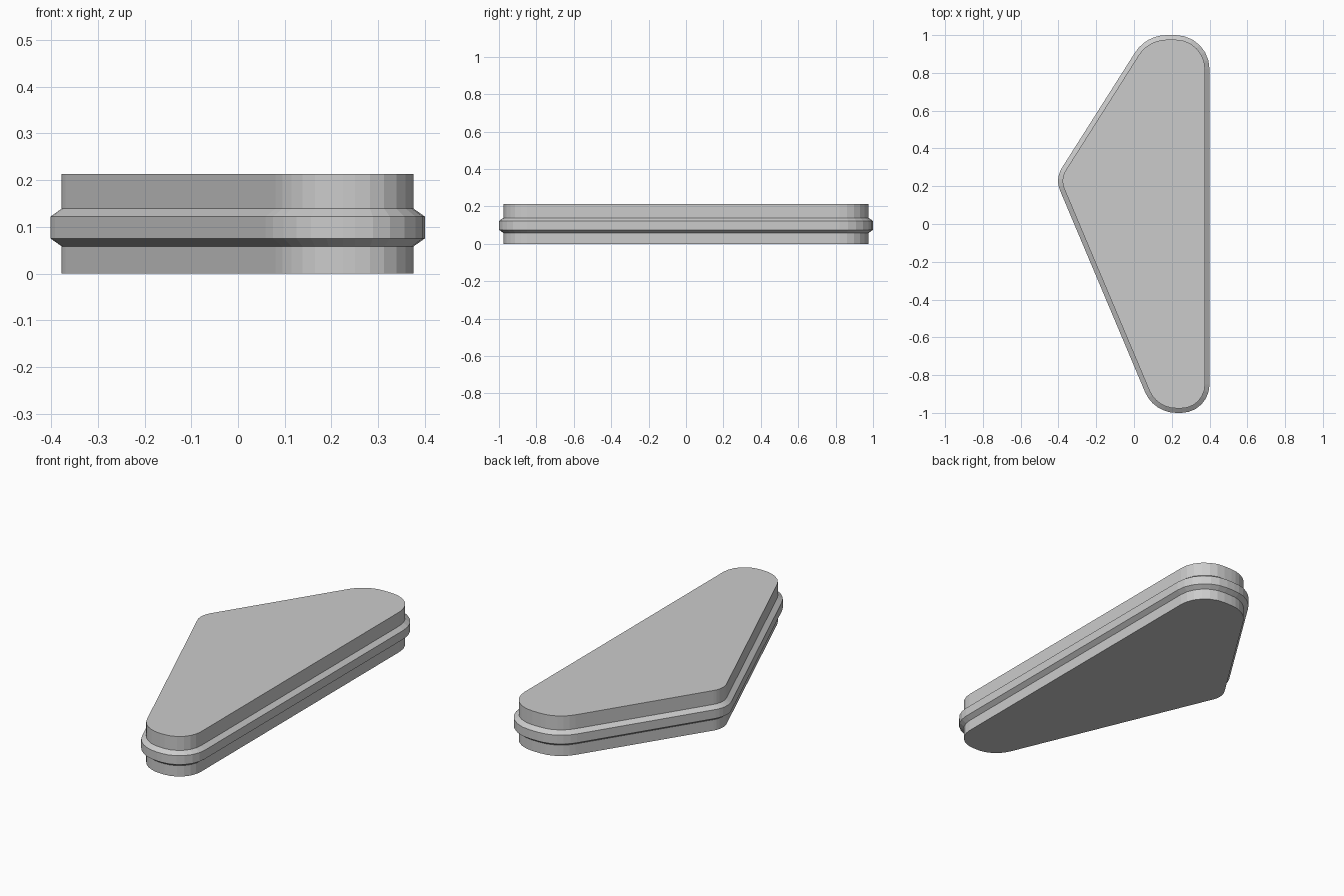
import bpy, bmesh
from math import tan, pi
from mathutils import Vector

if "Cube" in bpy.data.objects:
    bpy.data.objects.remove(bpy.data.objects["Cube"])

# rounded outline: corner x, y and fillet radius, counter-clockwise
CORNERS = [(0.40, -1.0, 0.15), (0.40, 1.0, 0.18), (0.064, 1.0, 0.20),
           (-0.418, 0.24, 0.13), (0.105, -1.0, 0.18)]
SEGMENTS = 6


def outline(inset):
    pts = []
    n = len(CORNERS)
    for i, (x, y, r) in enumerate(CORNERS):
        p = Vector((x, y))
        a = (p - Vector(CORNERS[i - 1][:2])).normalized()
        b = (Vector(CORNERS[(i + 1) % n][:2]) - p).normalized()
        turn = a.angle(b)
        na, nb = Vector((a.y, -a.x)), Vector((b.y, -b.x))
        centre = p - a * r * tan(turn / 2) - na * r
        for k in range(SEGMENTS + 1):
            pts.append(centre + (r - inset) * na.slerp(nb, k / SEGMENTS))
    return pts


# vertical profile: height and inset of each ring
PROFILE = [(0, 0.024), (0.058, 0.024), (0.075, 0), (0.122, 0),
           (0.139, 0.024), (0.213, 0.024)]

# plate with raised bevelled band round its edge
bm = bmesh.new()
rings = [[bm.verts.new((p.x, p.y, z)) for p in outline(d)] for z, d in PROFILE]
for low, high in zip(rings, rings[1:]):
    for i in range(len(low)):
        j = (i + 1) % len(low)
        bm.faces.new((low[i], low[j], high[j], high[i]))
bm.faces.new(rings[0][::-1])
bm.faces.new(rings[-1])
bmesh.ops.recalc_face_normals(bm, faces=bm.faces)
mesh = bpy.data.meshes.new("banded_plate")
bm.to_mesh(mesh)
bm.free()
bpy.context.collection.objects.link(bpy.data.objects.new("banded_plate", mesh))
